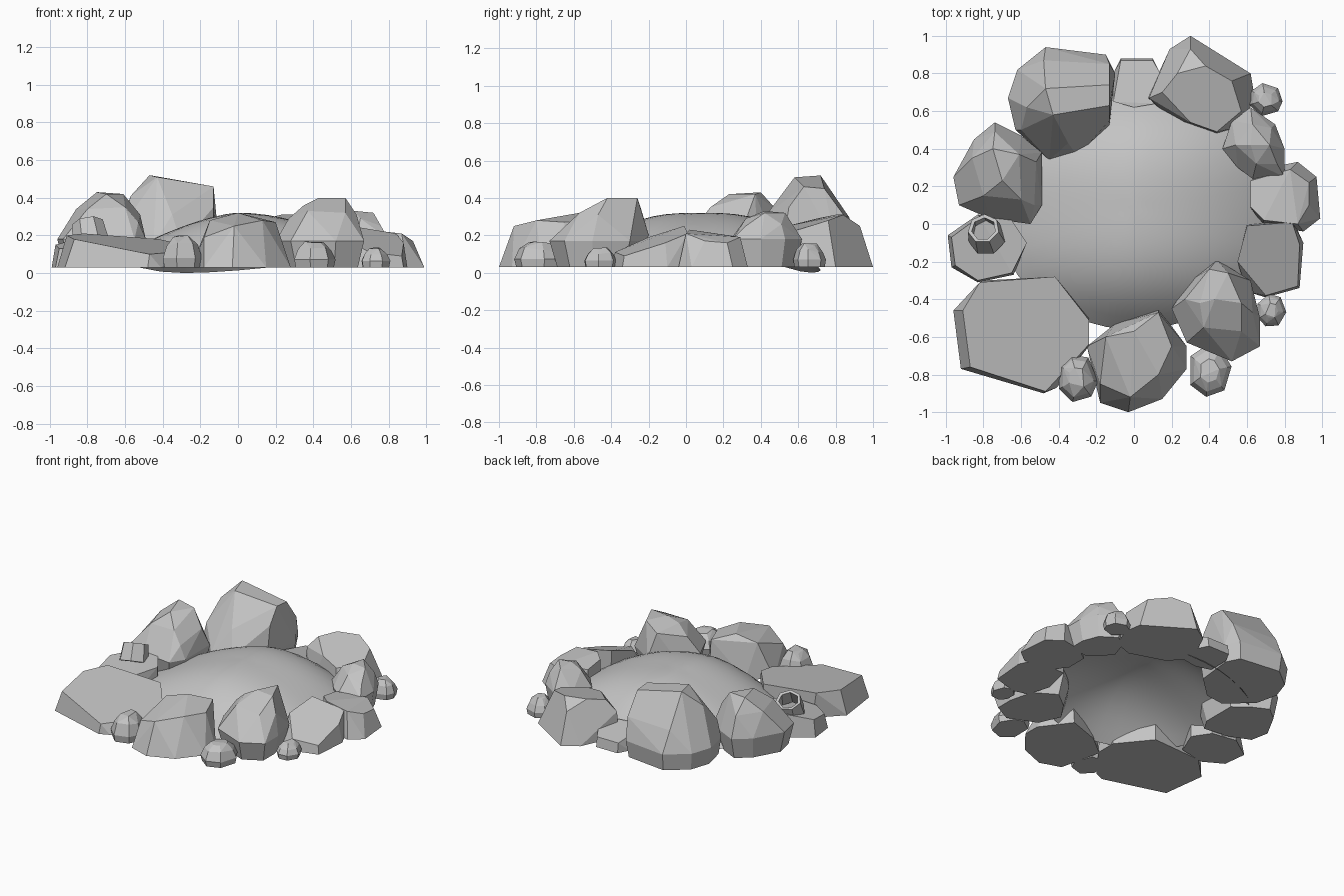
import bpy, bmesh, math, random
from mathutils import Vector

cube = bpy.data.objects.get("Cube")
if cube:
    bpy.data.objects.remove(cube, do_unlink=True)

GROUND = 0.03

stone = bpy.data.materials.new("grey_stone")
stone.use_nodes = True
stone.diffuse_color = (0.55, 0.55, 0.55, 1)
stone.node_tree.nodes["Principled BSDF"].inputs["Base Color"].default_value = stone.diffuse_color


def finish(name, bm, smooth=False):
    """Turn a bmesh into a named stone object."""
    mesh = bpy.data.meshes.new(name)
    bm.to_mesh(mesh)
    bm.free()
    mesh.materials.append(stone)
    for face in mesh.polygons:
        face.use_smooth = smooth
    obj = bpy.data.objects.new(name, mesh)
    bpy.context.scene.collection.objects.link(obj)
    return obj


def boulder(name, outline, crown, waist=0.08, foot=1.0):
    """Faceted hull: shrunken foot on the ground, outline at the waist, crown points on top."""
    centre = sum((Vector(p) for p in outline), Vector((0, 0))) / len(outline)
    bm = bmesh.new()
    for point in outline:
        low = centre.lerp(Vector(point), foot)
        bm.verts.new((low.x, low.y, GROUND))
        if foot < 1:
            bm.verts.new((*point, waist))
    for point in crown:
        bm.verts.new(point)
    hull = bmesh.ops.convex_hull(bm, input=bm.verts)
    spare = [v for v in hull["geom_interior"] + hull["geom_unused"]
             if isinstance(v, bmesh.types.BMVert) and v.is_valid]
    bmesh.ops.delete(bm, geom=list(set(spare)), context='VERTS')
    bmesh.ops.dissolve_limit(bm, angle_limit=math.radians(7), verts=bm.verts, edges=bm.edges)
    bmesh.ops.recalc_face_normals(bm, faces=bm.faces)
    return finish(name, bm)


def pebble(name, x, y, rx, ry, top, seed):
    """Small rounded rock with a slightly irregular seven-sided outline."""
    rng = random.Random(seed)
    angles = [math.tau * (i + rng.uniform(-0.2, 0.2)) / 7 for i in range(7)]
    ring = [(x + rx * math.cos(a), y + ry * math.sin(a)) for a in angles]
    crown = [(x + rx * math.cos(a) * size, y + ry * math.sin(a) * size, height - rng.uniform(0, 0.02))
             for size, height in ((0.45, top), (0.8, top * 0.8)) for a in angles]
    boulder(name, ring, crown, GROUND + top * 0.25, 0.92)


# Smooth earth mound filling the ring: fuller on the right, broad top front to back
bm = bmesh.new()
RINGS, SIDES = 10, 32
apex = bm.verts.new((0, 0.08, 0.32))
previous = None
for k in range(1, RINGS + 1):
    t = k / RINGS
    ring = []
    for i in range(SIDES):
        a = math.tau * i / SIDES
        c, s = t * math.cos(a), t * math.sin(a)
        width, power = (0.78, 2) if c > 0 else (0.74, 1.5)
        rise = max(0, 1 - abs(c) ** power - abs(s) ** 3)
        sink = 0.03 * t ** 4 * max(0, math.cos(a - math.radians(112.5))) ** 8
        ring.append(bm.verts.new((width * c, 0.08 + 0.64 * s, GROUND + 0.29 * rise - sink)))
    for i in range(SIDES):
        j = (i + 1) % SIDES
        if previous:
            bm.faces.new((previous[i], ring[i], ring[j], previous[j]))
        else:
            bm.faces.new((apex, ring[i], ring[j]))
    previous = ring
finish("mound", bm, smooth=True)

# Front boulders
boulder("front_left_slab",
        [(-.96, -.46), (-.92, -.77), (-.48, -.9), (-.41, -.87), (-.24, -.65), (-.24, -.5), (-.42, -.28), (-.8, -.3)],
        [(-.91, -.46, .2), (-.87, -.76, .18), (-.47, -.89, .1), (-.24, -.64, .12), (-.24, -.51, .14),
         (-.42, -.28, .18), (-.82, -.31, .21)])
boulder("front_boulder",
        [(-.25, -.65), (-.18, -.95), (-.03, -1), (.15, -.93), (.28, -.77), (.28, -.65), (.13, -.45), (-.1, -.53)],
        [(-.18, -.85, .19), (-.02, -.92, .25), (.13, -.8, .28), (.2, -.65, .27), (.13, -.47, .28),
         (0, -.57, .32), (-.15, -.6, .28)])
boulder("front_right_boulder",
        [(.2, -.45), (.28, -.63), (.52, -.73), (.67, -.65), (.67, -.5), (.62, -.3), (.44, -.19), (.3, -.3)],
        [(.43, -.4, .4), (.57, -.42, .4), (.5, -.26, .4), (.37, -.55, .33), (.57, -.57, .32),
         (.27, -.4, .29), (.35, -.42, .36), (.63, -.47, .31), (.4, -.24, .34)], 0.17, 0.84)

# Right-hand boulders
boulder("right_front_boulder",
        [(.55, -.2), (.6, 0), (.85, .01), (.9, -.1), (.88, -.34), (.7, -.39), (.6, -.36)],
        [(.55, -.2, .19), (.7, -.38, .11), (.87, -.33, .09), (.6, -.01, .25), (.84, .01, .21), (.88, -.11, .16)])
boulder("right_middle_boulder",
        [(.62, .23), (.62, .08), (.68, 0), (.9, -.04), (.99, .03), (.97, .25), (.87, .33), (.72, .3)],
        [(.62, .23, .2), (.62, .09, .22), (.69, .02, .23), (.87, 0, .21), (.93, .1, .17), (.93, .22, .16),
         (.83, .29, .19)])
boulder("right_back_boulder",
        [(.47, .4), (.55, .3), (.63, .24), (.8, .25), (.8, .4), (.75, .53), (.62, .62), (.52, .55)],
        [(.62, .42, .33), (.65, .32, .29), (.72, .42, .32), (.63, .53, .32), (.54, .42, .29),
         (.76, .32, .25), (.73, .51, .26)], 0.18, 0.84)

# Back boulders
boulder("back_right_boulder",
        [(.07, .67), (.2, .55), (.44, .47), (.58, .52), (.64, .68), (.62, .8), (.3, 1), (.19, .93)],
        [(.08, .67, .21), (.15, .7, .29), (.3, .54, .25), (.44, .49, .22), (.57, .6, .23), (.52, .76, .28),
         (.23, .8, .31), (.3, .93, .25), (.38, .84, .31)])
boulder("back_boulder",
        [(-.11, .65), (0, .62), (.12, .64), (.14, .8), (.1, .88), (-.07, .88), (-.11, .8)],
        [(-.11, .65, .14), (0, .62, .14), (.12, .64, .14), (.14, .8, .12), (.1, .87, .1), (-.07, .87, .1)])
boulder("back_left_boulder",
        [(-.67, .67), (-.63, .5), (-.45, .34), (-.3, .36), (-.13, .52), (-.1, .8), (-.15, .9), (-.47, .94), (-.62, .82)],
        [(-.47, .72, .52), (-.43, .58, .51), (-.13, .63, .46), (-.13, .74, .45), (-.57, .62, .41),
         (-.6, .5, .27), (-.35, .43, .31), (-.13, .55, .35), (-.48, .87, .3), (-.13, .85, .3)], 0.15, 0.94)

# Left-hand boulders
boulder("left_back_boulder",
        [(-.96, .25), (-.93, .1), (-.77, .03), (-.55, 0), (-.49, .1), (-.49, .38), (-.6, .47), (-.74, .54), (-.85, .45)],
        [(-.75, .4, .43), (-.61, .37, .42), (-.7, .23, .42), (-.6, .13, .35), (-.8, .15, .34), (-.86, .35, .34),
         (-.52, .33, .31), (-.53, .1, .27), (-.74, .49, .33)], 0.18, 0.87)
boulder("left_front_boulder",
        [(-.99, -.06), (-.97, -.23), (-.83, -.31), (-.64, -.27), (-.57, -.1), (-.65, .02), (-.83, .05)],
        [(-.97, -.07, .15), (-.95, -.22, .13), (-.83, -.3, .13), (-.65, -.26, .16), (-.57, -.1, .18),
         (-.65, .02, .19), (-.82, .04, .19)])

# Hollow broken stone leaning on the left boulder
bm = bmesh.new()
bmesh.ops.create_cone(bm, cap_ends=False, segments=7, radius1=0.1, radius2=0.085, depth=0.12)
shell = finish("hollow_stone", bm)
shell.location = (-0.79, -0.05, 0.21)
shell.rotation_euler = (math.radians(-25), math.radians(-10), 0)
shell.modifiers.new("wall", 'SOLIDIFY').thickness = 0.02

# Small stones tucked around the ring
pebble("small_front_left_stone", -.3, -.82, .11, .13, .2, 1)
pebble("small_front_right_stone", .4, -.78, .12, .14, .17, 2)
pebble("small_right_stone", .73, -.46, .08, .09, .14, 3)
pebble("small_back_right_stone", .7, .66, .09, .09, .16, 4)
